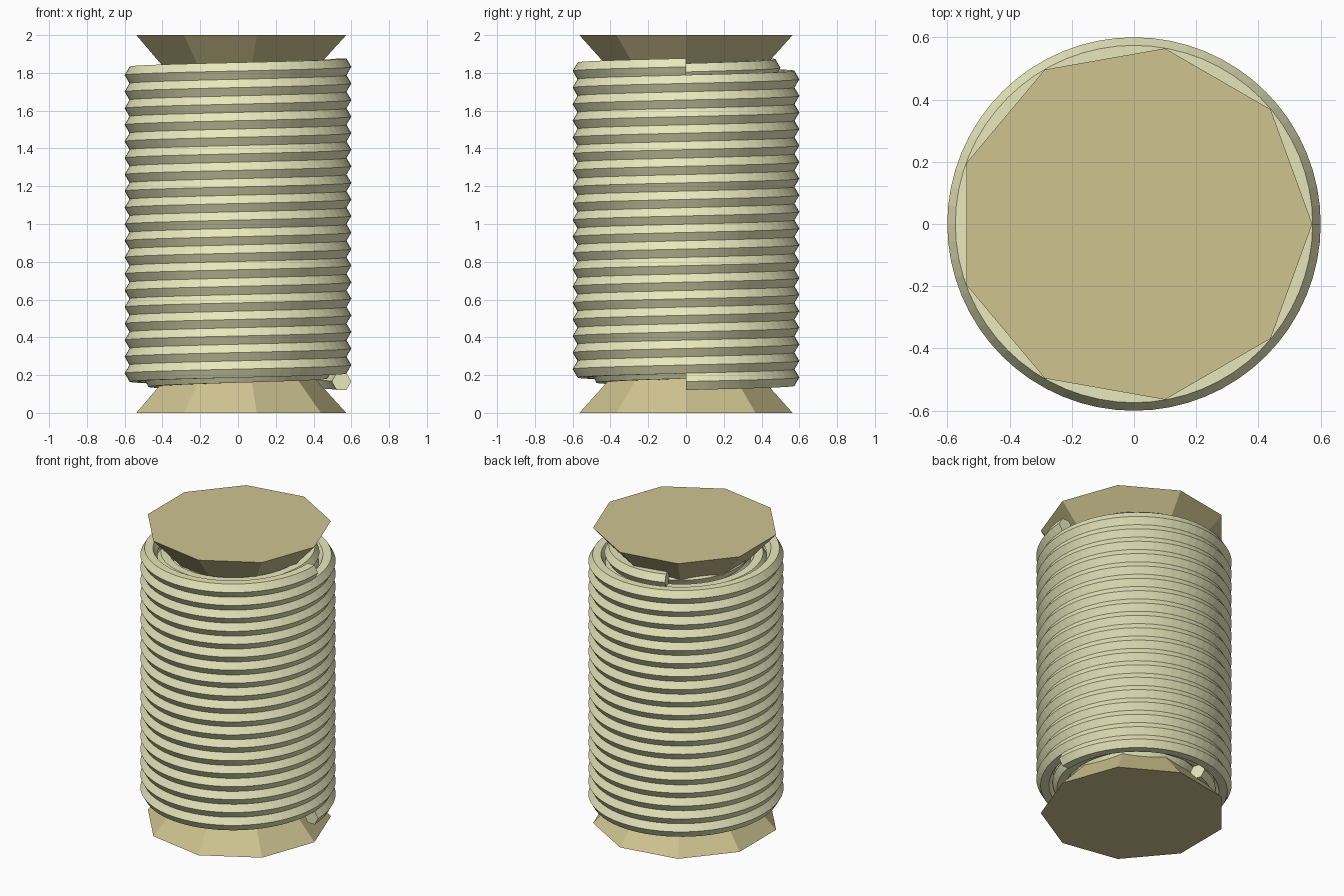
import bpy, bmesh, math

if "Cube" in bpy.data.objects:
    bpy.data.objects.remove(bpy.data.objects["Cube"])


def material(name, color):
    m = bpy.data.materials.new(name)
    m.diffuse_color = (*color, 1)
    m.use_nodes = True
    m.node_tree.nodes["Principled BSDF"].inputs["Base Color"].default_value = m.diffuse_color
    return m


def make_object(name, bm, mat):
    bmesh.ops.recalc_face_normals(bm, faces=bm.faces)
    me = bpy.data.meshes.new(name)
    bm.to_mesh(me)
    bm.free()
    me.materials.append(mat)
    ob = bpy.data.objects.new(name, me)
    bpy.context.collection.objects.link(ob)
    return ob


def skin(bm, rings):
    # Bridge consecutive rings and cap both ends
    loops = [[bm.verts.new(p) for p in ring] for ring in rings]
    n = len(loops[0])
    for a, b in zip(loops, loops[1:]):
        for i in range(n):
            j = (i + 1) % n
            bm.faces.new((a[i], a[j], b[j], b[i]))
    bm.faces.new(loops[0])
    bm.faces.new(loops[-1])


wood = material("wood", (0.62, 0.55, 0.28))
fibre = material("thread", (0.80, 0.80, 0.50))

# Nine-sided spool with flared ends
profile = [(0.573, 0), (0.30, 0.30), (0.30, 1.70), (0.573, 2.0)]
bm = bmesh.new()
skin(bm, [[(r * math.cos(math.tau * i / 9), r * math.sin(math.tau * i / 9), z)
           for i in range(9)] for r, z in profile])
make_object("spool", bm, wood)


# Wound thread: a hexagonal strand swept along a helix
def coil(name, radius, phase, turns=19, steps=64, sides=6, strand=0.052, z0=0.166, z1=1.832):
    rings = []
    for s in range(turns * steps + 1):
        t = s / (turns * steps)
        a = phase + math.tau * turns * t
        ring = []
        for k in range(sides):
            b = math.tau * k / sides
            r = radius + strand * math.cos(b)
            ring.append((r * math.cos(a), r * math.sin(a),
                         z0 + (z1 - z0) * t + strand * math.sin(b)))
        rings.append(ring)
    bm = bmesh.new()
    skin(bm, rings)
    return make_object(name, bm, fibre)


# Three layers of winding, each starting further round the spool
for i, layer in enumerate(("outer", "middle", "inner")):
    coil(layer + "_thread", 0.548 - 0.1 * i, 1.92 * i)
